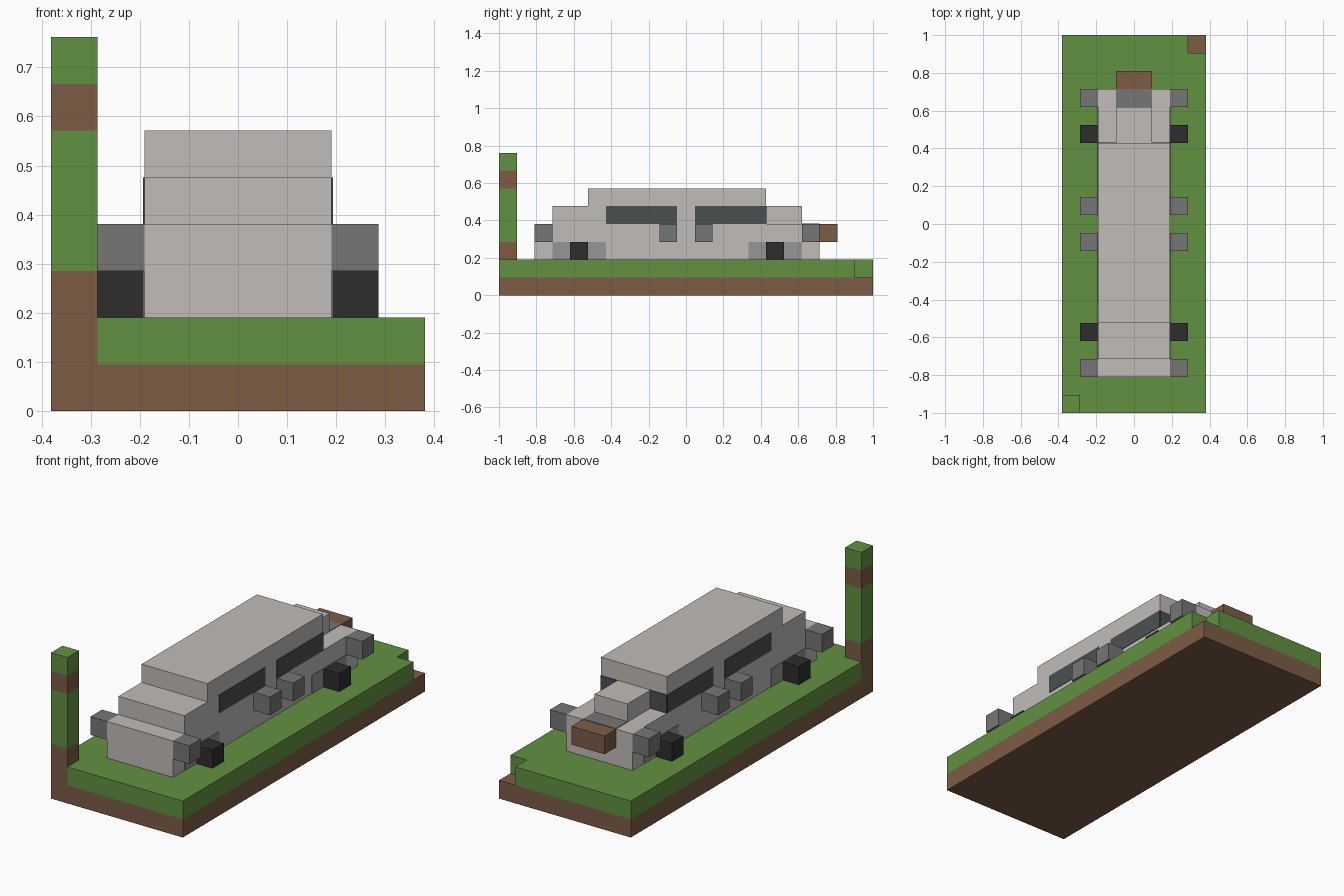
import bpy
import bmesh

U = 2 / 21          # size of one block
X0, Y0 = -4, -10.5  # ground corner, in blocks
THIN = 0.03         # painted plate thickness, in blocks

old = bpy.data.objects.get("Cube")
if old:
    bpy.data.objects.remove(old, do_unlink=True)


def material(name, rgb):
    lin = [((c / 255 + 0.055) / 1.055) ** 2.4 for c in rgb] + [1]
    m = bpy.data.materials.new(name)
    m.use_nodes = True
    m.diffuse_color = lin
    m.node_tree.nodes["Principled BSDF"].inputs["Base Color"].default_value = lin
    return m


GRASS = material("grass green", (98, 145, 65))
EARTH = material("earth brown", (125, 92, 70))
BODY = material("pale grey", (192, 188, 185))
GREY = material("mid grey", (118, 118, 118))
ARCH = material("arch grey", (152, 150, 149))
TYRE = material("tyre black", (45, 45, 45))
GLASS = material("dark glass", (75, 80, 80))


def prism(name, mat, points, shift):
    """Extrude a closed outline of 3D points (in blocks) along shift."""
    bm = bmesh.new()
    face = bm.faces.new([bm.verts.new(p) for p in points])
    out = bmesh.ops.extrude_face_region(bm, geom=[face])
    moved = [v for v in out["geom"] if isinstance(v, bmesh.types.BMVert)]
    bmesh.ops.translate(bm, verts=moved, vec=shift)
    bmesh.ops.recalc_face_normals(bm, faces=bm.faces)
    bmesh.ops.scale(bm, vec=(U, U, U), verts=bm.verts)
    mesh = bpy.data.meshes.new(name)
    bm.to_mesh(mesh)
    bm.free()
    mesh.materials.append(mat)
    obj = bpy.data.objects.new(name, mesh)
    bpy.context.collection.objects.link(obj)
    return obj


def box(name, mat, x, y, z):
    """Box from (min, max) ranges; y counts blocks from the front edge."""
    a, b = y[0] + Y0, y[1] + Y0
    outline = [(x[0], a, z[0]), (x[1], a, z[0]), (x[1], b, z[0]), (x[0], b, z[0])]
    return prism(name, mat, outline, (0, 0, z[1] - z[0]))


def pair(name, mat, x, y, z):
    box("left_" + name, mat, x, y, z)
    box("right_" + name, mat, (-x[1], -x[0]), y, z)


# Ground: earth slab, and turf notched at two opposite corners
box("earth_slab", EARTH, (-4, 4), (0, 21), (0, 1))
turf = [(-3, 0), (4, 0), (4, 20), (3, 20), (3, 21), (-4, 21), (-4, 1), (-3, 1)]
prism("turf", GRASS, [(x, y + Y0, 1) for x, y in turf], (0, 0, 1))

# Corner post in alternating bands
for name, mat, z in (("post_base", EARTH, (1, 3)), ("post_stem", GRASS, (3, 6)),
                     ("post_band", EARTH, (6, 7)), ("post_top", GRASS, (7, 8))):
    box(name, mat, (-4, -3), (0, 1), z)

# Car body from its stepped side profile
side = [(2, 2), (2, 4), (3, 4), (3, 5), (5, 5), (5, 6),
        (15, 6), (15, 4), (18, 4), (18, 2)]
prism("car_body", BODY, [(-2, y + Y0, z) for y, z in side], (4, 0, 0))
box("rear_box", BODY, (-1, 1), (15, 17), (4, 5))
box("rear_panel", GREY, (-1, 1), (17, 18), (4, 4 + THIN))
box("rear_block", EARTH, (-1, 1), (18, 19), (3, 4))

# Windows
pair("front_window", GLASS, (2, 2 + THIN), (6, 10), (4, 5))
pair("rear_window", GLASS, (2, 2 + THIN), (11, 15), (4, 5))
box("back_window", GLASS, (-2, 2), (15, 15 + THIN), (4, 5))

# Wheels and their arches
for end, y in (("front", 4), ("rear", 15)):
    pair(end + "_wheel", TYRE, (2, 3), (y, y + 1), (2, 3))
    pair(end + "_arch", ARCH, (2, 2 + THIN), (y - 1, y + 2), (2, 3))

# Lamps and door handles
for name, y in (("front_lamp", 2), ("front_handle", 9),
                ("rear_handle", 11), ("rear_lamp", 17)):
    pair(name, GREY, (2, 3), (y, y + 1), (3, 4))
